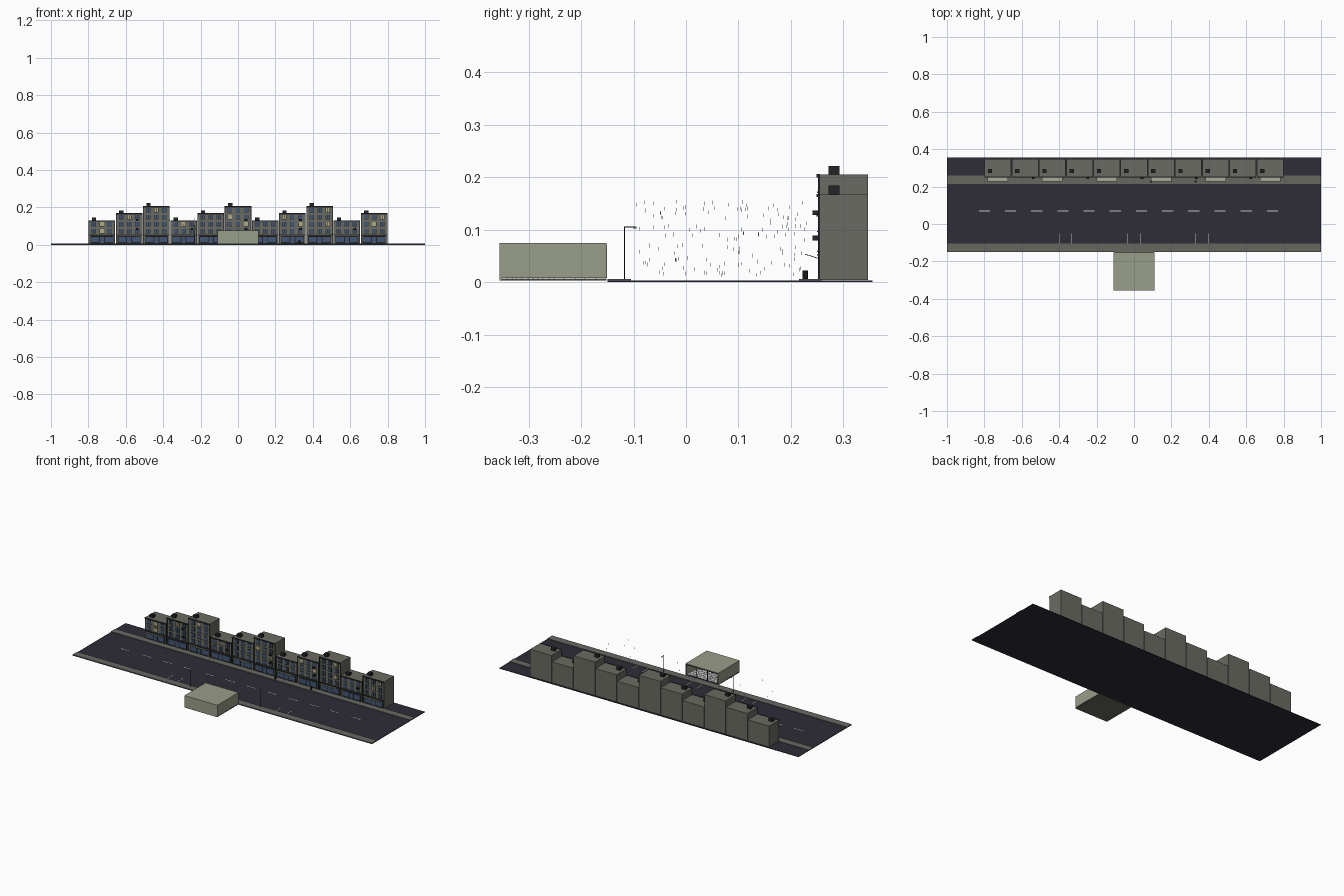
import bpy, bmesh, math, random
from mathutils import Matrix, Vector

if "Cube" in bpy.data.objects:
    bpy.data.objects.remove(bpy.data.objects["Cube"])

random.seed(4)


def material(name, rgb):
    m = bpy.data.materials.new(name)
    m.diffuse_color = [((c / 255 + 0.055) / 1.055) ** 2.4 for c in rgb] + [1]
    m.use_nodes = True
    m.node_tree.nodes["Principled BSDF"].inputs["Base Color"].default_value = m.diffuse_color
    return m


ASPHALT = material("asphalt", (46, 45, 55))
PAVING = material("paving", (103, 103, 97))
STONE = material("facade_stone", (106, 107, 98))
PALE = material("pale_sage", (153, 157, 137))
DARK = material("dark_metal", (36, 37, 42))
GLASS = material("blue_glass", (66, 86, 116))
LIT = material("lit_glass", (176, 170, 130))
WHITE = material("off_white", (205, 205, 205))


def boxes(name, mat, items):
    """One object made of boxes given as (x0, x1, y0, y1, z0, z1)."""
    bm = bmesh.new()
    for x0, x1, y0, y1, z0, z1 in items:
        mtx = Matrix.Translation(((x0 + x1) / 2, (y0 + y1) / 2, (z0 + z1) / 2)) \
            @ Matrix.Diagonal((x1 - x0, y1 - y0, z1 - z0, 1))
        bmesh.ops.create_cube(bm, size=1, matrix=mtx)
    return finish(name, mat, bm)


def finish(name, mat, bm):
    me = bpy.data.meshes.new(name)
    bm.to_mesh(me)
    bm.free()
    me.materials.append(mat)
    ob = bpy.data.objects.new(name, me)
    bpy.context.collection.objects.link(ob)
    return ob


def cylinders(name, mat, items, sides=10):
    """Upright cylinders given as (x, y, z0, z1, radius)."""
    bm = bmesh.new()
    for x, y, z0, z1, r in items:
        bmesh.ops.create_cone(bm, cap_ends=True, segments=sides, radius1=r, radius2=r,
                              depth=z1 - z0, matrix=Matrix.Translation((x, y, (z0 + z1) / 2)))
    return finish(name, mat, bm)


# Road, pavements and painted lines
boxes("road", ASPHALT, [(-1, 1, -0.15, 0.355, 0, 0.003)])
boxes("pavements", PAVING, [(-1, 1, -0.15, -0.105, 0.003, 0.0065),
                            (-1, 1, 0.215, 0.258, 0.003, 0.0065)])
boxes("lane_dashes", WHITE, [(-0.83 + i * 0.14, -0.77 + i * 0.14, 0.068, 0.072, 0.003, 0.0036)
                             for i in range(12)])
boxes("parking_lines", WHITE, [(x - 0.0015, x + 0.0015, -0.105, -0.05, 0.003, 0.0036)
                               for x in (-0.4, -0.333, -0.037, 0.033, 0.327, 0.397)])

# Row of town houses in a repeating three-height rhythm
FRONT, GROUND, FLOOR = 0.255, 0.055, 0.0375
bodies, trims, chimneys, frames, glass, lit, sills, shops, coolers, awnings = ([] for _ in range(10))
for i in range(11):
    cx = -0.7275 + i * 0.1455
    floors = 2 + i % 3
    top = GROUND + FLOOR * floors
    l, r = cx - 0.071, cx + 0.071
    bodies.append((l, r, FRONT, 0.347, 0.004, top))
    # cornice, corner strips and band over the shop
    trims += [(l, r, FRONT - 0.006, FRONT, top - 0.005, top + 0.001),
              (l, r, FRONT - 0.004, FRONT, 0.05, 0.054),
              (l, l + 0.003, FRONT - 0.003, FRONT, 0.006, top),
              (r - 0.003, r, FRONT - 0.003, FRONT, 0.006, top)]
    chimneys.append((cx - 0.0535, cx - 0.0305, 0.272, 0.293, top, top + 0.017))
    # shop front with two panes and a door
    shops.append((cx - 0.062, cx + 0.062, FRONT - 0.002, FRONT, 0.006, 0.046))
    for a, b, z in ((-0.058, -0.016, 0.014), (0.016, 0.058, 0.014), (-0.011, 0.011, 0.01)):
        glass.append((cx + a, cx + b, FRONT - 0.003, FRONT, z, 0.042))
    # upper windows
    for f in range(floors):
        z = GROUND + f * FLOOR + 0.005
        for k in (-1, 0, 1):
            x = cx + k * 0.043
            frames.append((x - 0.012, x + 0.012, FRONT - 0.002, FRONT, z, z + 0.025))
            pane = lit if random.random() < 0.15 else glass
            for s in (-0.0053, 0.0053):
                pane.append((x + s - 0.0045, x + s + 0.0045, FRONT - 0.003, FRONT,
                             z + 0.002, z + 0.023))
            sills.append((x - 0.014, x + 0.014, FRONT - 0.005, FRONT, z - 0.002, z))
    # window coolers
    if i % 2 == 1:
        for z in (0.08, 0.128)[:floors - 1]:
            coolers.append((cx + 0.036, cx + 0.05, FRONT - 0.014, FRONT, z, z + 0.009))
    else:
        awnings.append(cx)

boxes("house_bodies", STONE, bodies)
boxes("house_trims", DARK, trims)
boxes("chimneys", DARK, chimneys)
boxes("shop_fronts", DARK, shops)
boxes("window_frames", DARK, frames)
boxes("window_panes", GLASS, glass)
boxes("lit_panes", LIT, lit)
boxes("window_sills", STONE, sills)
boxes("window_coolers", DARK, coolers)

# Awnings: thin boards tilted up towards the street
bm = bmesh.new()
for cx in awnings:
    mtx = Matrix.Translation((cx, 0.241, 0.049)) @ Matrix.Rotation(math.radians(-18), 4, 'X') \
        @ Matrix.Diagonal((0.11, 0.03, 0.0015, 1))
    bmesh.ops.create_cube(bm, size=1, matrix=mtx)
finish("awnings", PALE, bm)

# Litter bins
cylinders("litter_bins", DARK, [(x, 0.2275, 0.0065, 0.022, 0.0055) for x in (0.09, 0.33)])

# Street lamps
lamps = (-0.235, 0.23)
cylinders("lamp_posts", DARK, [(x, -0.117, 0.006, 0.105, 0.0012) for x in lamps], 8)
boxes("lamp_arms", DARK, [(x - 0.001, x + 0.001, -0.118, -0.095, 0.104, 0.106) for x in lamps])
boxes("lamp_heads", LIT, [(x - 0.003, x + 0.003, -0.101, -0.093, 0.1025, 0.1045) for x in lamps])

# Room facing the street: walls and ceiling, open at the back (+y)
W, Y0, Y1, ZB, ZT, T = 0.11, -0.355, -0.152, 0.008, 0.075, 0.003
boxes("room_shell", PALE, [(-W, W, Y0, Y1, ZT - T, ZT),
                           (-W, W, Y0, Y0 + T, 0.003, ZT - T),
                           (-W, -W + T, Y0 + T, Y1, ZB, ZT - T),
                           (W - T, W, Y0 + T, Y1, ZB, ZT - T)])
boxes("room_floor", PAVING, [(-W, W, Y0 + 0.001, Y1, 0.003, 0.0065)])
N = 20
tx, ty = (2 * W - 2 * T) / N, (Y1 - Y0 - T) / N
boxes("floor_tiles", WHITE, [(-W + T + a * tx + 0.0004, -W + T + (a + 1) * tx - 0.0004,
                              Y0 + T + b * ty + 0.0004, Y0 + T + (b + 1) * ty - 0.0004,
                              0.0065, 0.008) for a in range(N) for b in range(N)])
# Window frame with mullions in the opening
bars = [(-W + T, W - T, Y1 - 0.003, Y1 + 0.001, ZT - 0.007, ZT - T),
        (-W + T, W - T, Y1 - 0.003, Y1 + 0.001, ZB, ZB + 0.003)]
bars += [(x - 0.0012, x + 0.0012, Y1 - 0.003, Y1 + 0.001, ZB, ZT - T)
         for x in (-W + 0.004, -0.036, 0.036, W - 0.004)]
boxes("room_window_frame", DARK, bars)

# Fine falling rain streaks over the street
rain = []
for _ in range(140):
    x, y, z = random.uniform(-0.6, 0.6), random.uniform(-0.1, 0.23), random.uniform(0.01, 0.15)
    rain.append((x - 0.0005, x + 0.0005, y - 0.0005, y + 0.0005, z, z + 0.007))
boxes("rain_streaks", WHITE, rain)
